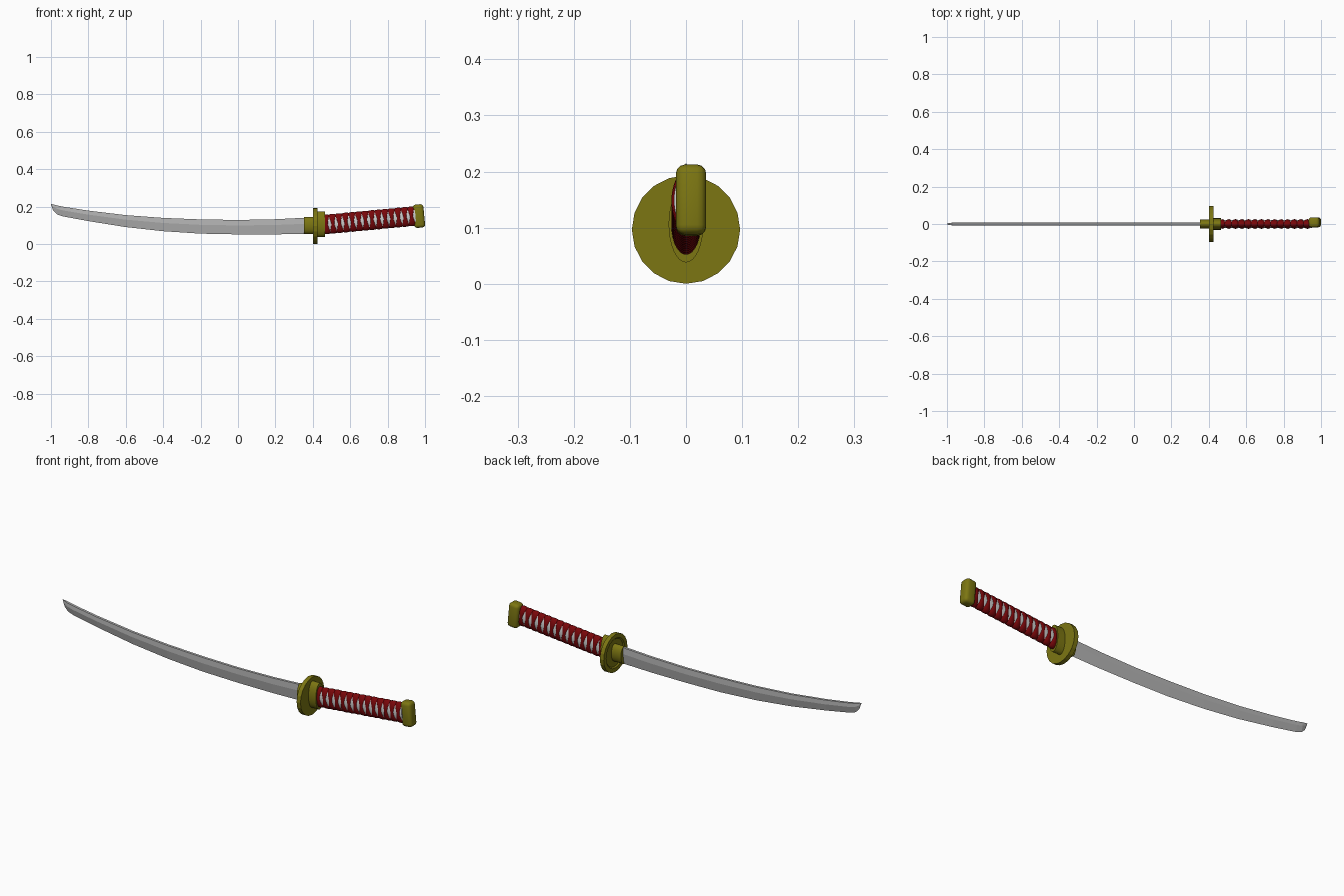
import bpy, bmesh, math
from mathutils import Matrix

if "Cube" in bpy.data.objects:
    bpy.data.objects.remove(bpy.data.objects["Cube"])

def material(name, rgb):
    m = bpy.data.materials.new(name)
    m.diffuse_color = (*rgb, 1)
    m.use_nodes = True
    m.node_tree.nodes["Principled BSDF"].inputs["Base Color"].default_value = m.diffuse_color
    return m

GOLD = material("gold", (0.2, 0.18, 0.006))
RED = material("red_cord", (0.19, 0.002, 0.003))
STEEL = material("steel", (0.46, 0.46, 0.46))
TILT = Matrix.Translation((0.70, 0, 0.126)) @ Matrix.Rotation(-math.radians(5.4), 4, 'Y')

def smooth_shade(ob, degrees):
    bpy.ops.object.select_all(action='DESELECT')
    ob.select_set(True)
    bpy.context.view_layer.objects.active = ob
    bpy.ops.object.shade_smooth_by_angle(angle=math.radians(degrees))

def finish(name, bm, mat=None, smooth=None):
    """Turn a bmesh into a named object."""
    bmesh.ops.recalc_face_normals(bm, faces=bm.faces)
    me = bpy.data.meshes.new(name)
    bm.to_mesh(me)
    bm.free()
    ob = bpy.data.objects.new(name, me)
    bpy.context.collection.objects.link(ob)
    if mat:
        me.materials.append(mat)
    if smooth:
        smooth_shade(ob, smooth)

def loft(name, rings, mat=None, closed=False, matrix=None, smooth=None):
    """Skin a list of equal-length point rings; cap the ends unless closed."""
    bm = bmesh.new()
    vs = [[bm.verts.new(p) for p in r] for r in rings]
    n = len(vs[0])
    pairs = list(zip(vs, vs[1:])) + ([(vs[-1], vs[0])] if closed else [])
    for a, b in pairs:
        for i in range(n):
            j = (i + 1) % n
            bm.faces.new((a[i], a[j], b[j], b[i]))
    if not closed:
        bm.faces.new(vs[0])
        bm.faces.new(vs[-1])
    if matrix:
        bm.transform(matrix)
    finish(name, bm, mat, smooth)

def ellipse(x, ry, rz, n=32, cz=0.0):
    return [(x, ry * math.sin(2 * math.pi * i / n), cz + rz * math.cos(2 * math.pi * i / n))
            for i in range(n)]

# Blade: spine and edge heights along x, with thickness factor
stations = [(-1.0, .214, .210, .15), (-.988, .211, .178, .6), (-.968, .206, .158, 1),
            (-.935, .199, .147, 1), (-.8, .178, .122, 1), (-.6, .154, .090, 1),
            (-.4, .139, .068, 1), (-.2, .131, .055, 1), (0, .128, .051, 1),
            (.2, .132, .051, 1), (.38, .141, .055, 1)]
rings = []
for x, top, bot, t in stations:
    ridge = bot + (top - bot) * 0.62
    rings.append([(x, .0065 * t, top), (x, .008 * t, ridge), (x, 0, bot),
                  (x, -.008 * t, ridge), (x, -.0065 * t, top)])
loft("blade", rings, STEEL)

# Blade collar
loft("blade_collar", [ellipse(x, .025, .045, cz=.099) for x in (.354, .412)], GOLD, smooth=30)

# Round guard with a recessed ring on the blade side
profile = [(.408, .040), (.408, .070), (.402, .076), (.402, .0965), (.424, .0965), (.424, .03)]
loft("guard", [ellipse(x, r, r, 20, .0965) for x, r in profile], GOLD)

# Handle collar
loft("handle_collar", [ellipse(x, .031, .068, cz=.106) for x in (.418, .466)], GOLD, smooth=30)

# Handle core, seen through the gaps of the wrap
loft("handle_core", [ellipse(x, .0215, .046) for x in (-.25, .25)], matrix=TILT, smooth=30)

# Cord wrap: coils are wide at top and bottom and narrow on the sides
COILS, PITCH = 14, 0.0352
for k in range(COILS):
    cx = -.229 + k * PITCH
    rings = []
    for i in range(32):
        a = 2 * math.pi * i / 32
        w = .0085 + .0115 * abs(math.cos(a)) ** 1.2
        ring = []
        for j in range(8):
            b = 2 * math.pi * j / 8
            d = .0055 * math.sin(b)
            ring.append((cx + w * math.cos(b), (.0205 + d) * math.sin(a), (.0475 + d) * math.cos(a)))
        rings.append(ring)
    loft(f"cord_coil_{k + 1}", rings, RED, closed=True, matrix=TILT, smooth=50)

# Pommel: rounded cap, set slightly off the handle axis
bm = bmesh.new()
bmesh.ops.create_cube(bm, size=1)
bm.transform(Matrix.Translation((.9665, .009, .149)) @ Matrix.Rotation(-math.radians(5.4), 4, 'Y')
             @ Matrix.Diagonal((.058, .054, .125, 1)))
bmesh.ops.bevel(bm, geom=bm.edges[:], offset=.016, segments=3, profile=.5, affect='EDGES')
xmax = max(v.co.x for v in bm.verts)
bm.transform(Matrix.Translation((1.0 - xmax, 0, 0)))
finish("pommel", bm, GOLD, 35)
